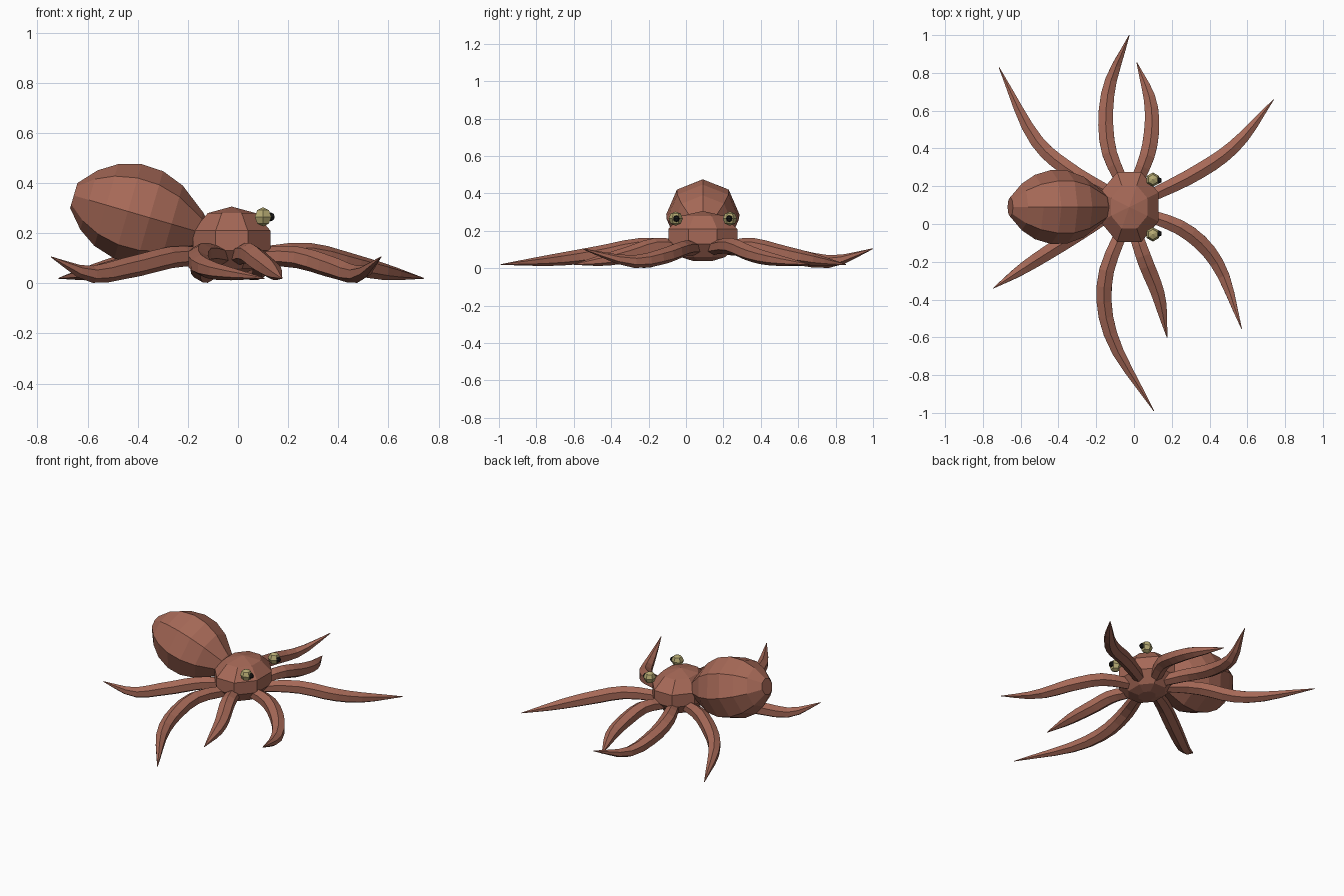
import bpy, bmesh, math
from mathutils import Vector, Matrix

cube = bpy.data.objects.get("Cube")
if cube:
    bpy.data.objects.remove(cube)


def material(name, rgb):
    mat = bpy.data.materials.new(name)
    mat.use_nodes = True
    mat.diffuse_color = (*rgb, 1)
    mat.node_tree.nodes["Principled BSDF"].inputs["Base Color"].default_value = (*rgb, 1)
    return mat


skin = material("skin", (0.38, 0.14, 0.095))
iris = material("iris", (0.46, 0.4, 0.17))
black = material("black", (0.01, 0.01, 0.01))


def make_object(name, bm, mat):
    bmesh.ops.recalc_face_normals(bm, faces=bm.faces)
    mesh = bpy.data.meshes.new(name)
    bm.to_mesh(mesh)
    bm.free()
    mesh.materials.append(mat)
    obj = bpy.data.objects.new(name, mesh)
    bpy.context.collection.objects.link(obj)
    return obj


def loft(name, rings, mat):
    """Skin a list of closed point rings and cap both ends."""
    bm = bmesh.new()
    loops = [[bm.verts.new(p) for p in ring] for ring in rings]
    n = len(loops[0])
    for a, b in zip(loops, loops[1:]):
        for i in range(n):
            j = (i + 1) % n
            bm.faces.new((a[i], a[j], b[j], b[i]))
    bm.faces.new(loops[0])
    bm.faces.new(loops[-1])
    bmesh.ops.remove_doubles(bm, verts=bm.verts, dist=0.0005)
    return make_object(name, bm, mat)


def ring(center, u, v, n, turn=0.0):
    angles = [math.tau * (i + turn) / n for i in range(n)]
    return [center + u * math.cos(a) + v * math.sin(a) for a in angles]


def catmull(points, t):
    """Point on a smooth curve through the control points, t in 0..1."""
    ends = [points[0] * 2 - points[1], *points, points[-1] * 2 - points[-2]]
    s = t * (len(points) - 1)
    k = min(int(s), len(points) - 2)
    s -= k
    a, b, c, d = ends[k:k + 4]
    return (b * 2 + (c - a) * s + (a * 2 - b * 5 + c * 4 - d) * s ** 2
            + (b * 3 - a - c * 3 + d) * s ** 3) / 2


X, Y, Z = Vector((1, 0, 0)), Vector((0, 1, 0)), Vector((0, 0, 1))
MID_Y = 0.09

# Head: faceted dome with a tapered underside, (scale, height) profile
head_profile = [(0.3, 0.04), (0.65, 0.06), (1, 0.13), (1, 0.21), (0.62, 0.28), (0.001, 0.306)]
loft("head", [ring(Vector((-0.025, MID_Y, z)), X * 0.167 * s, Y * 0.2 * s, 8, 0.5)
              for s, z in head_profile], skin)

# Mantle: tilted eight-sided bulb, (distance along axis, radius) profile
axis = Vector((0.96, 0, -0.28)).normalized()
across = axis.cross(Y)
mantle_profile = [(0, 0.052), (0.063, 0.123), (0.135, 0.17), (0.225, 0.196),
                  (0.315, 0.193), (0.406, 0.16), (0.514, 0.08), (0.56, 0.03)]
loft("mantle", [ring(Vector((-0.655, MID_Y, 0.35)) + axis * d, across * r, Y * r, 8)
                for d, r in mantle_profile], skin)

# Arms: plan control points from base to tip, and whether the tip curls up
arms = {
    "back_right_arm": ([(-0.1, 0.15), (-0.34, 0.285), (-0.53, 0.46), (-0.715, 0.83)], False),
    "back_inner_arm": ([(-0.05, 0.19), (-0.14, 0.42), (-0.135, 0.71), (-0.025, 1)], True),
    "back_outer_arm": ([(0, 0.19), (0.08, 0.4), (0.09, 0.63), (0.015, 0.855)], False),
    "back_left_arm": ([(0.05, 0.13), (0.33, 0.27), (0.54, 0.42), (0.74, 0.66)], False),
    "front_left_arm": ([(0.04, 0.06), (0.28, -0.04), (0.45, -0.225), (0.57, -0.555)], True),
    "front_outer_arm": ([(-0.01, 0), (0.06, -0.2), (0.13, -0.38), (0.175, -0.6)], False),
    "front_inner_arm": ([(-0.05, 0), (-0.155, -0.3), (-0.115, -0.61), (0.105, -0.99)], False),
    "front_right_arm": ([(-0.1, 0.07), (-0.31, -0.06), (-0.54, -0.205), (-0.745, -0.34)], True),
}
flat_heights = [0.105, 0.12, 0.08, 0.045, 0.02]
curled_heights = [0.105, 0.105, 0.065, 0.037, 0.105]
thickness = [0.036, 0.045, 0.045, 0.034, 0.002]
STEPS = 11

for name, (plan, curled) in arms.items():
    path = [Vector((x, y, 0)) for x, y in plan]
    heights = curled_heights if curled else flat_heights
    spine = []
    for i in range(STEPS + 1):
        t = i / STEPS
        spine.append(catmull(path, t) + Z * catmull(heights, t))
    rings = []
    for i, p in enumerate(spine):
        tangent = (spine[min(i + 1, STEPS)] - spine[max(i - 1, 0)]).normalized()
        side = tangent.cross(Z).normalized()
        r = catmull(thickness, i / STEPS)
        rings.append(ring(p, side.cross(tangent) * r * 0.95, side * r, 6))
    loft(name, rings, skin)

# Eyes: six-sided balls with small dark pupils facing +x
for label, y, inward in (("right", -0.055, 1), ("left", 0.235, -1)):
    for part, mat, radius, offset in (("eye", iris, 0.038, Vector()),
                                      ("pupil", black, 0.018, Vector((0.031, 0.004 * inward, 0)))):
        bm = bmesh.new()
        place = Matrix.Translation(Vector((0.1, y, 0.265)) + offset)
        bmesh.ops.create_uvsphere(bm, u_segments=6, v_segments=4, radius=radius, matrix=place)
        make_object(f"{label}_{part}", bm, mat)
